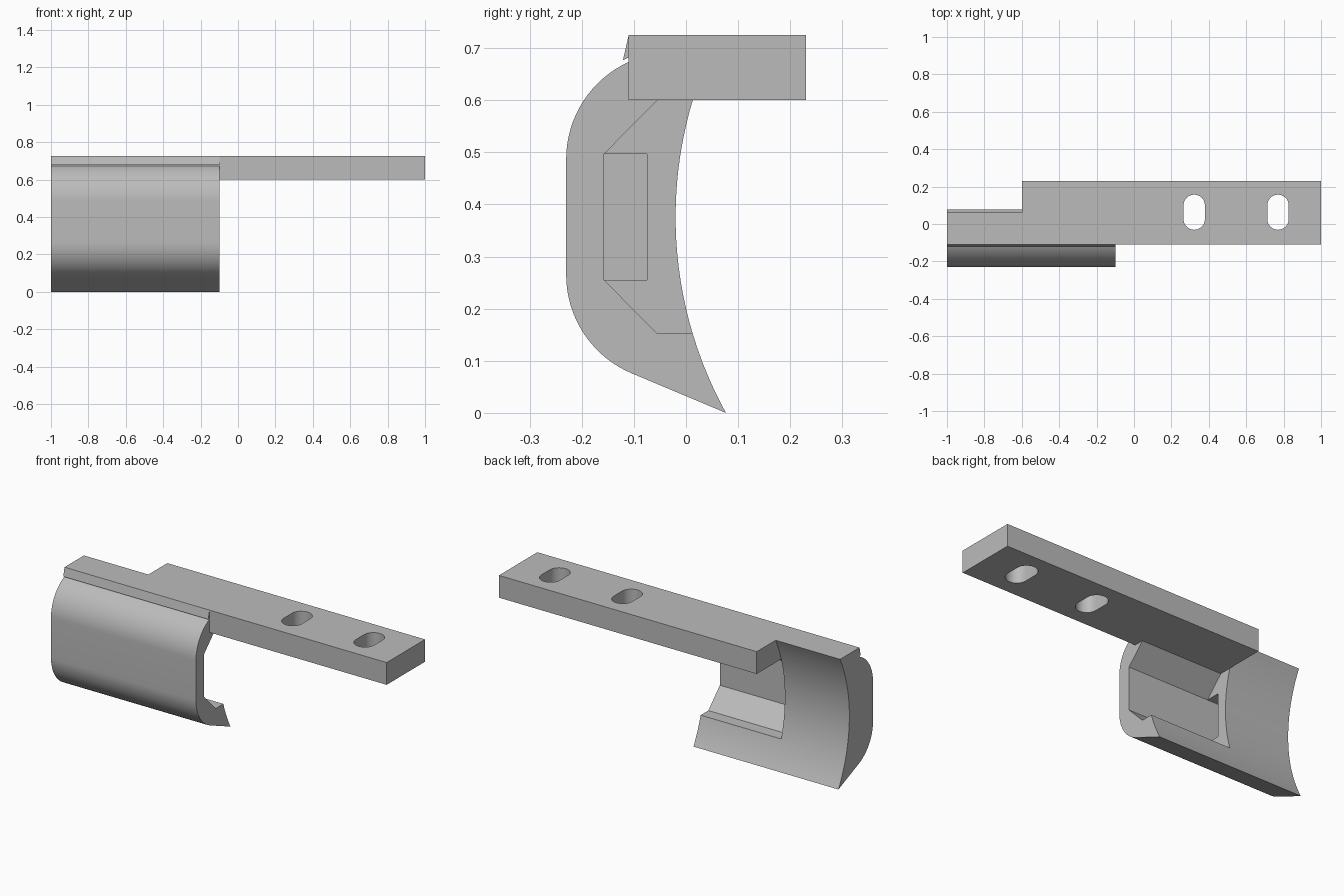
import bpy, bmesh, math

if "Cube" in bpy.data.objects:
    bpy.data.objects.remove(bpy.data.objects["Cube"], do_unlink=True)

grey = bpy.data.materials.new("plain grey")
grey.use_nodes = True
grey.diffuse_color = (0.5, 0.5, 0.5, 1)
grey.node_tree.nodes["Principled BSDF"].inputs["Base Color"].default_value = (0.5, 0.5, 0.5, 1)


def arc(cu, cv, r, start, end, steps):
    """Points on a circle, angles in degrees."""
    angles = [math.radians(start + (end - start) * i / steps) for i in range(steps + 1)]
    return [(cu + r * math.cos(a), cv + r * math.sin(a)) for a in angles]


def prism(name, points, low, high, axis="x"):
    """Extrude a (y, z) outline along x, or an (x, y) outline along z."""
    place = (lambda p, t: (t, *p)) if axis == "x" else (lambda p, t: (*p, t))
    bm = bmesh.new()
    face = bm.faces.new([bm.verts.new(place(p, low)) for p in points])
    new = bmesh.ops.extrude_face_region(bm, geom=[face])["geom"]
    shift = place((0, 0), high - low)
    bmesh.ops.translate(bm, vec=shift, verts=[g for g in new if isinstance(g, bmesh.types.BMVert)])
    bmesh.ops.recalc_face_normals(bm, faces=bm.faces)
    mesh = bpy.data.meshes.new(name)
    bm.to_mesh(mesh)
    bm.free()
    mesh.materials.append(grey)
    obj = bpy.data.objects.new(name, mesh)
    bpy.context.collection.objects.link(obj)
    return obj


def combine(target, tool, operation):
    """Apply a boolean and remove the tool object."""
    mod = target.modifiers.new(operation.lower(), "BOOLEAN")
    mod.operation, mod.solver, mod.object = operation, "EXACT", tool
    bpy.context.view_layer.objects.active = target
    bpy.ops.object.modifier_apply(modifier=mod.name)
    bpy.data.objects.remove(tool, do_unlink=True)


def rectangle(u0, u1, v0, v1):
    return [(u0, v0), (u1, v0), (u1, v1), (u0, v1)]


TOP, MID, FRONT = 0.725, 0.376, -0.11
BACK_Y, BACK_R = 0.76, 0.78

# Curved clamp: rounded front, small lip under the top edge, hollow back
low_angle = 180 + math.degrees(math.asin(0.376 / BACK_R))
high_angle = 180 - math.degrees(math.asin((TOP - MID) / BACK_R))
outline = arc(-0.025, 0.265, 0.205, 248, 180, 16)
outline += arc(-0.025, 0.487, 0.205, 180, 114.5, 16)
outline += [(FRONT, 0.682), (-0.121, 0.677), (FRONT, TOP)]
outline += arc(BACK_Y, MID, BACK_R, high_angle, low_angle, 28)
bracket = prism("clamp_bracket", outline, -1, -0.1)

# Channel with sloped sides, open at the back and one end
channel = [(0.3, 0.6), (-0.055, 0.6), (-0.157, 0.497),
           (-0.157, 0.255), (-0.055, 0.152), (0.3, 0.152)]
combine(bracket, prism("channel_cutter", channel, -0.6, 0.1), "DIFFERENCE")

# Pocket in the end wall of the channel
pocket = rectangle(-0.157, -0.075, 0.255, 0.497)
combine(bracket, prism("pocket_cutter", pocket, -0.85, -0.5), "DIFFERENCE")

# Mounting bar with two rounded slots
bar = prism("mounting_bar", rectangle(FRONT, 0.23, 0.6, TOP), -0.6, 1)
for x in (0.322, 0.77):
    slot = arc(x, 0.1, 0.057, 0, 180, 16) + arc(x, 0.026, 0.057, 180, 360, 16)
    combine(bar, prism("slot_cutter", slot, 0.5, 0.8, "z"), "DIFFERENCE")
combine(bracket, bar, "UNION")

# Smooth shading with sharp corners
bpy.ops.object.select_all(action="DESELECT")
bracket.select_set(True)
bpy.context.view_layer.objects.active = bracket
bpy.ops.object.shade_smooth_by_angle(angle=math.radians(20))
